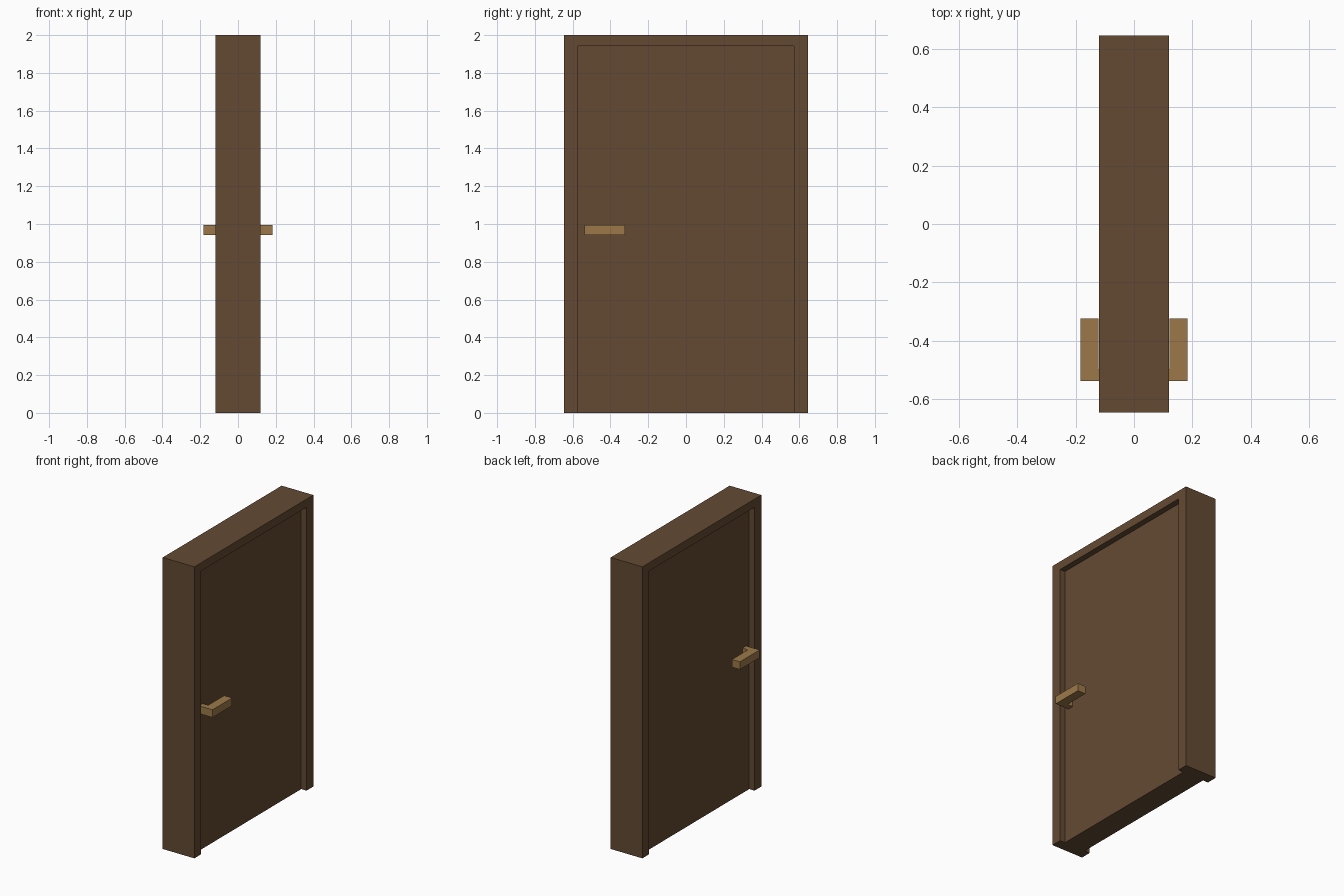
import bpy
import bmesh

if "Cube" in bpy.data.objects:
    bpy.data.objects.remove(bpy.data.objects["Cube"])


def material(name, rgb):
    m = bpy.data.materials.new(name)
    m.diffuse_color = (*rgb, 1.0)
    m.use_nodes = True
    m.node_tree.nodes["Principled BSDF"].inputs["Base Color"].default_value = m.diffuse_color
    return m


def extrude_profile(name, points, offset, mat):
    """Make a flat outline and extrude it along the given offset."""
    bm = bmesh.new()
    face = bm.faces.new([bm.verts.new(p) for p in points])
    ext = bmesh.ops.extrude_face_region(bm, geom=[face])
    moved = [v for v in ext["geom"] if isinstance(v, bmesh.types.BMVert)]
    bmesh.ops.translate(bm, verts=moved, vec=offset)
    bmesh.ops.recalc_face_normals(bm, faces=bm.faces)
    mesh = bpy.data.meshes.new(name)
    bm.to_mesh(mesh)
    bm.free()
    mesh.materials.append(mat)
    obj = bpy.data.objects.new(name, mesh)
    bpy.context.collection.objects.link(obj)
    return obj


wood = material("dark brown wood", (0.127, 0.0685, 0.0331))
brass = material("dull brass", (0.333, 0.191, 0.0685))

OUT_Y, IN_Y, TOP, IN_TOP = 0.645, 0.571, 2.0, 1.943
FRAME_X, PANEL_X = 0.12, 0.08

# door frame: upside-down U outline, extruded through the wall depth
outline = [(-OUT_Y, 0), (-OUT_Y, TOP), (OUT_Y, TOP), (OUT_Y, 0),
           (IN_Y, 0), (IN_Y, IN_TOP), (-IN_Y, IN_TOP), (-IN_Y, 0)]
extrude_profile("door_frame", [(-FRAME_X, y, z) for y, z in outline],
                (2 * FRAME_X, 0, 0), wood)

# recessed door leaf
leaf = [(-IN_Y, 0), (-IN_Y, IN_TOP), (IN_Y, IN_TOP), (IN_Y, 0)]
extrude_profile("door_leaf", [(-PANEL_X, y, z) for y, z in leaf],
                (2 * PANEL_X, 0, 0), wood)

# L-shaped lever handle on each face
lever = [(PANEL_X, -0.538), (0.183, -0.538), (0.183, -0.324),
         (0.122, -0.324), (0.122, -0.497), (PANEL_X, -0.497)]
for side, label in ((1, "right"), (-1, "left")):
    extrude_profile(f"lever_handle_{label}",
                    [(side * x, y, 0.942) for x, y in lever],
                    (0, 0, 0.053), brass)
